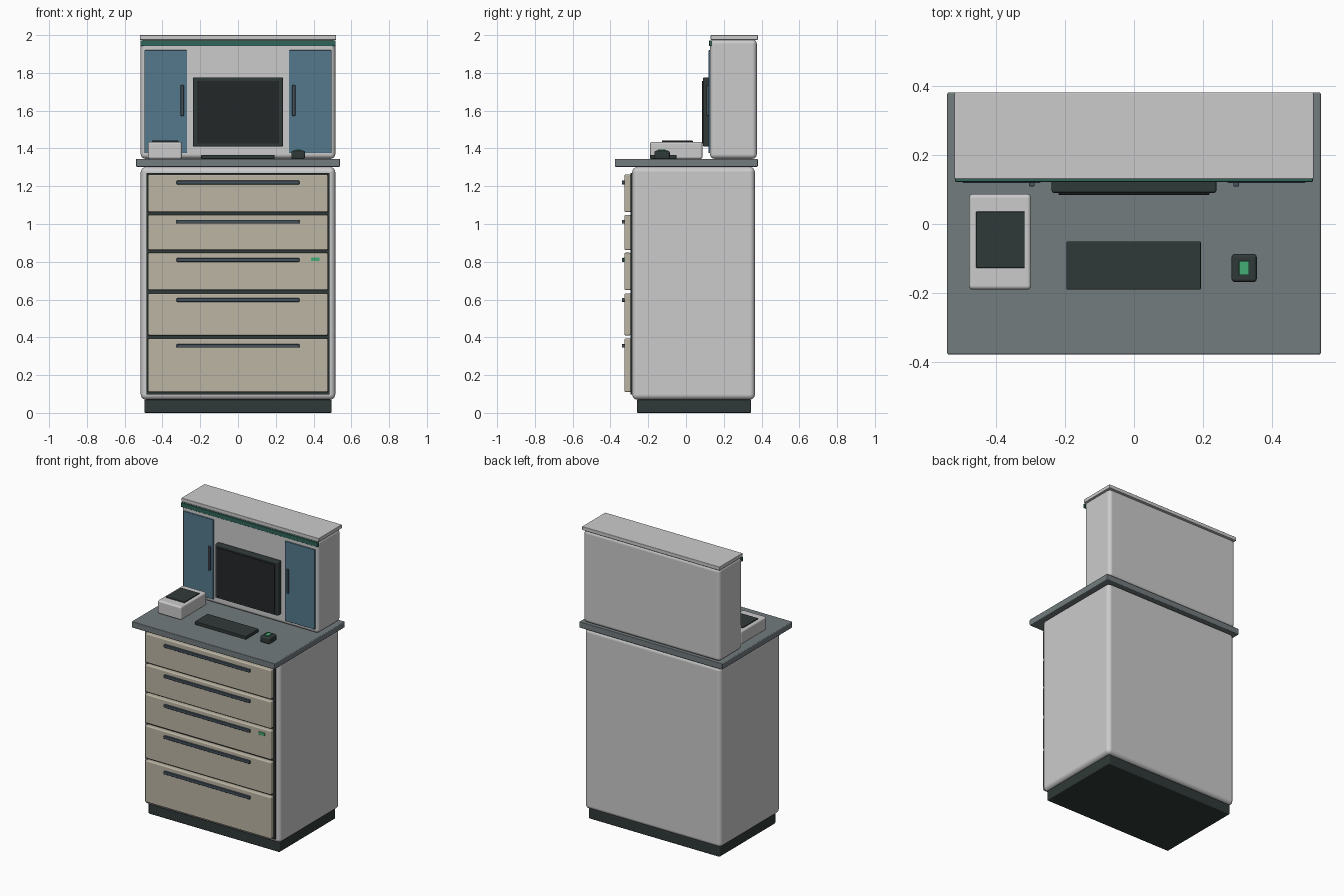
import bpy, bmesh
from mathutils import Vector

if "Cube" in bpy.data.objects:
    bpy.data.objects.remove(bpy.data.objects["Cube"])


def material(name, rgb):
    m = bpy.data.materials.new(name)
    m.diffuse_color = (*rgb, 1)
    m.use_nodes = True
    m.node_tree.nodes["Principled BSDF"].inputs["Base Color"].default_value = m.diffuse_color
    return m


DARK = material("dark_trim", (0.03, 0.042, 0.04))
BLACK = material("screen_black", (0.017, 0.02, 0.022))
SLATE = material("slate_top", (0.17, 0.2, 0.21))
BEIGE = material("drawer_beige", (0.5, 0.46, 0.37))
STEEL = material("handle_blue_grey", (0.06, 0.085, 0.11))
BLUE = material("door_blue", (0.09, 0.19, 0.27))
TEAL = material("teal_strip", (0.03, 0.13, 0.1))
GREEN = material("indicator_green", (0.06, 0.42, 0.18))


def box(name, x, y, z, mat=None, bevel=0.0, segments=3):
    """Box from (min, max) ranges with an optional rounded edge."""
    me = bpy.data.meshes.new(name)
    bm = bmesh.new()
    bmesh.ops.create_cube(bm, size=1)
    size = Vector((x[1] - x[0], y[1] - y[0], z[1] - z[0]))
    centre = Vector((sum(x) / 2, sum(y) / 2, sum(z) / 2))
    for v in bm.verts:
        v.co = v.co * size + centre
    bm.to_mesh(me)
    bm.free()
    ob = bpy.data.objects.new(name, me)
    bpy.context.collection.objects.link(ob)
    if mat:
        me.materials.append(mat)
    if bevel:
        b = ob.modifiers.new("round_edges", 'BEVEL')
        b.width = bevel
        b.segments = segments
        b.harden_normals = True
        me.polygons.foreach_set("use_smooth", [True] * len(me.polygons))
    return ob


# Lower cabinet
box("plinth", (-0.495, 0.495), (-0.26, 0.345), (0, 0.07), DARK, 0.006)
box("cabinet_body", (-0.515, 0.515), (-0.285, 0.365), (0.07, 1.302), None, 0.028, 4)
box("drawer_recess", (-0.485, 0.485), (-0.294, -0.27), (0.098, 1.27), DARK)
box("countertop", (-0.54, 0.54), (-0.377, 0.38), (1.303, 1.345), SLATE, 0.005)

# Drawers with bar handles
drawers = [(0.11, 0.395), (0.41, 0.633), (0.65, 0.848), (0.862, 1.048), (1.063, 1.262)]
handle_heights = [0.355, 0.597, 0.81, 1.012, 1.22]
for i, (z, h) in enumerate(zip(drawers, handle_heights), 1):
    box(f"drawer_front_{i}", (-0.476, 0.476), (-0.326, -0.292), z, BEIGE, 0.007)
    box(f"drawer_handle_{i}", (-0.325, 0.325), (-0.34, -0.324), (h - 0.01, h + 0.01), STEEL, 0.004)
box("drawer_indicator", (0.386, 0.432), (-0.331, -0.324), (0.803, 0.823), GREEN, 0.002)

# Upper cabinet
box("upper_cabinet", (-0.515, 0.515), (0.127, 0.375), (1.345, 1.978), None, 0.025, 4)
box("upper_cap", (-0.519, 0.519), (0.13, 0.38), (1.975, 2.0), None, 0.003)
box("teal_trim", (-0.517, 0.517), (0.122, 0.136), (1.942, 1.972), TEAL, 0.003)

# Upper doors, left and right
for side, s in (("left", -1), ("right", 1)):
    box(f"{side}_door", sorted((s * 0.27, s * 0.495)), (0.119, 0.13), (1.376, 1.92), BLUE, 0.002)
    box(f"{side}_door_handle", sorted((s * 0.287, s * 0.304)), (0.108, 0.121), (1.572, 1.736), STEEL, 0.004)

# Monitor
box("monitor_frame", (-0.238, 0.238), (0.09, 0.13), (1.41, 1.776), DARK, 0.007)
box("monitor_screen", (-0.218, 0.218), (0.084, 0.095), (1.425, 1.758), BLACK, 0.002)

# Worktop items
box("keyboard", (-0.195, 0.193), (-0.19, -0.05), (1.344, 1.366), DARK, 0.004)
box("printer", (-0.477, -0.297), (-0.19, 0.087), (1.344, 1.435), None, 0.012)
box("printer_lid", (-0.456, -0.316), (-0.127, 0.036), (1.43, 1.441), DARK, 0.002)
box("scanner", (0.282, 0.355), (-0.168, -0.086), (1.344, 1.388), DARK, 0.01)
box("scanner_light", (0.304, 0.333), (-0.148, -0.107), (1.384, 1.394), GREEN, 0.002)
